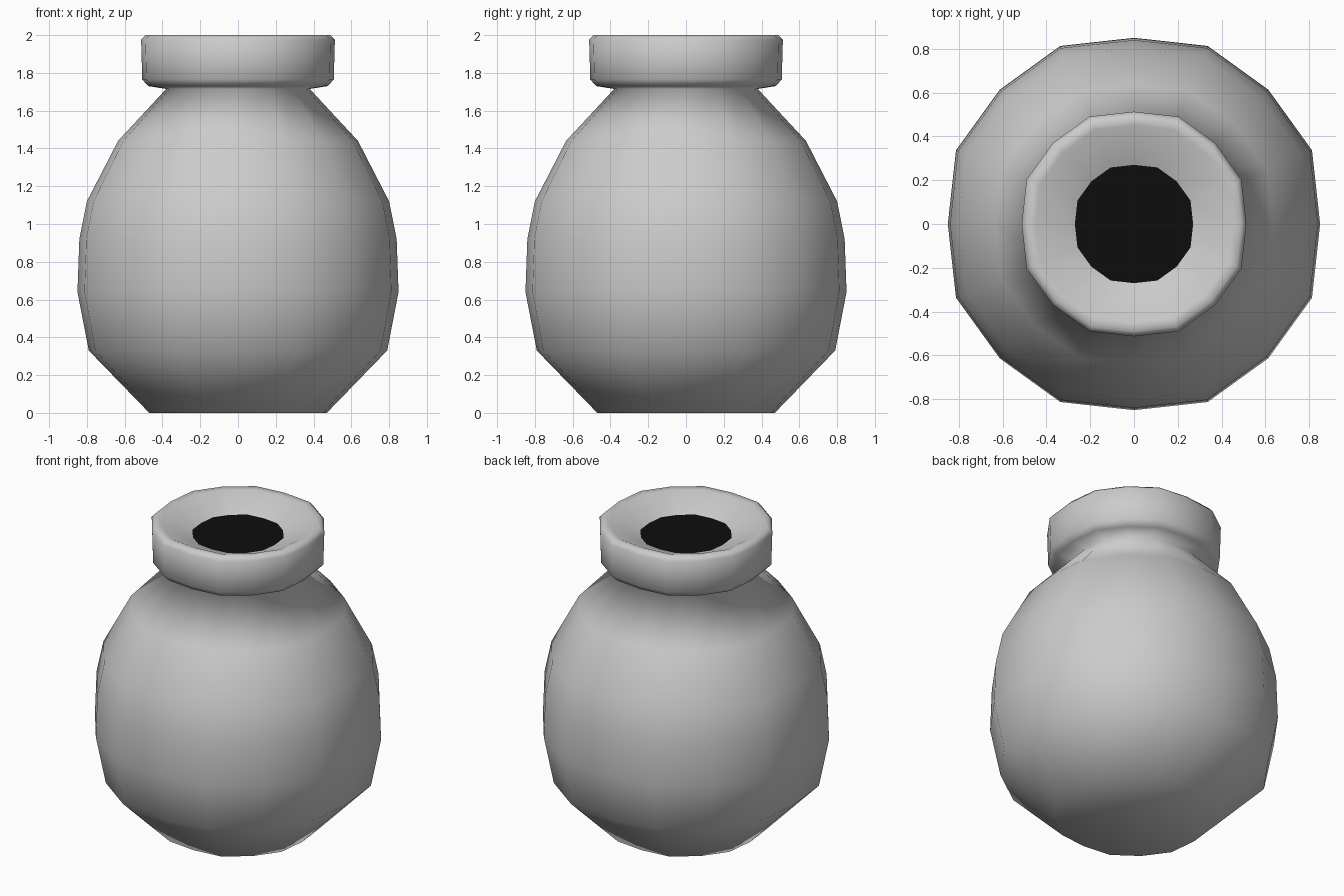
import bpy, bmesh
from math import sin, cos, pi

if "Cube" in bpy.data.objects:
    bpy.data.objects.remove(bpy.data.objects["Cube"])

SIDES = 16
# slight unevenness of the 16-sided outline: axis, 22.5 degree and diagonal columns
FACTOR = (1.0, 1.035, 1.02, 1.035)


def lathe(name, profile, cap_first=False, cap_last=False):
    bm = bmesh.new()
    rings = []
    for r, z in profile:
        ring = []
        for i in range(SIDES):
            a = 2 * pi * i / SIDES
            k = r * FACTOR[i % 4]
            ring.append(bm.verts.new((k * cos(a), k * sin(a), z)))
        rings.append(ring)
    for lo, hi in zip(rings, rings[1:]):
        for i in range(SIDES):
            j = (i + 1) % SIDES
            bm.faces.new((lo[i], lo[j], hi[j], hi[i]))
    if cap_first:
        bm.faces.new(rings[0][::-1])
    if cap_last:
        bm.faces.new(rings[-1])
    for f in bm.faces:
        f.smooth = True
    me = bpy.data.meshes.new(name)
    bm.to_mesh(me)
    bm.free()
    ob = bpy.data.objects.new(name, me)
    bpy.context.collection.objects.link(ob)
    return ob


# Pot body, thick collar and sloping mouth in one continuous skin
lathe("pot", [
    (0.47, 0.0), (0.79, 0.33), (0.85, 0.64), (0.84, 0.92), (0.80, 1.12),
    (0.635, 1.44), (0.38, 1.715),
    (0.475, 1.73), (0.507, 1.765), (0.513, 1.975), (0.49, 2.0),
    (0.45, 1.995), (0.27, 1.915),
], cap_first=True)

# Dark opening
opening = lathe("opening", [(0.27, 1.915)], cap_last=True)
dark = bpy.data.materials.new("dark")
dark.diffuse_color = (0.004, 0.004, 0.004, 1)
dark.use_nodes = True
dark.node_tree.nodes["Principled BSDF"].inputs["Base Color"].default_value = dark.diffuse_color
opening.data.materials.append(dark)
